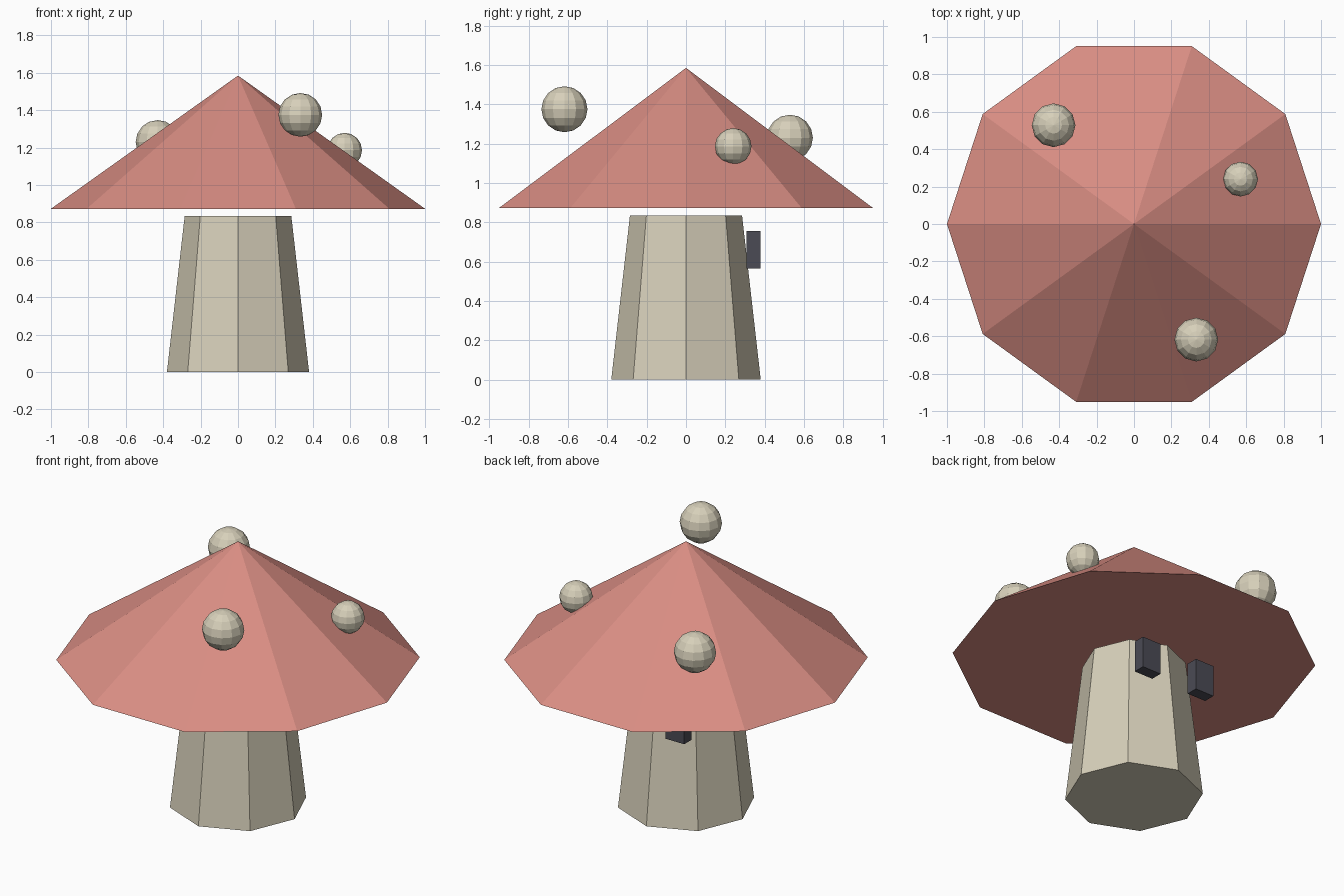
import bpy
from math import pi

if "Cube" in bpy.data.objects:
    bpy.data.objects.remove(bpy.data.objects["Cube"])


def material(name, r, g, b):
    mat = bpy.data.materials.new(name)
    mat.diffuse_color = (r, g, b, 1)
    mat.use_nodes = True
    mat.node_tree.nodes["Principled BSDF"].inputs["Base Color"].default_value = mat.diffuse_color
    return mat


RED = material("cap_red", 0.70, 0.27, 0.23)
CREAM = material("stem_cream", 0.68, 0.63, 0.49)
DARK = material("eye_dark", 0.07, 0.07, 0.09)


def finish(name, mat):
    obj = bpy.context.object
    obj.name = name
    obj.data.materials.append(mat)
    return obj


def tapered(name, sides, r_low, r_high, z_low, z_high, mat):
    # Turned so that a corner lies on the x axis
    bpy.ops.mesh.primitive_cone_add(
        vertices=sides, radius1=r_low, radius2=r_high, depth=z_high - z_low,
        location=(0, 0, (z_low + z_high) / 2), rotation=(0, 0, pi / 2))
    return finish(name, mat)


# Eight-sided stem and ten-sided cap, with a small gap between them
tapered("stem", 8, 0.38, 0.285, 0.0, 0.835, CREAM)
tapered("cap", 10, 1.0, 0.0, 0.873, 1.585, RED)

# Round spots around the cap
spots = [(0.333, -0.618, 1.375, 0.117),
         (-0.43, 0.528, 1.23, 0.117),
         (0.57, 0.24, 1.186, 0.093)]
for i, (x, y, z, r) in enumerate(spots):
    bpy.ops.mesh.primitive_uv_sphere_add(
        segments=12, ring_count=8, radius=r, location=(x, y, z))
    finish(f"cap_spot_{i + 1}", CREAM)

# Pair of block eyes on the back of the stem
for side, sx in (("left", -1), ("right", 1)):
    bpy.ops.mesh.primitive_cube_add(size=1, location=(sx * 0.19, 0.343, 0.66))
    bpy.context.object.scale = (0.125, 0.07, 0.19)
    finish(f"eye_{side}", DARK)
